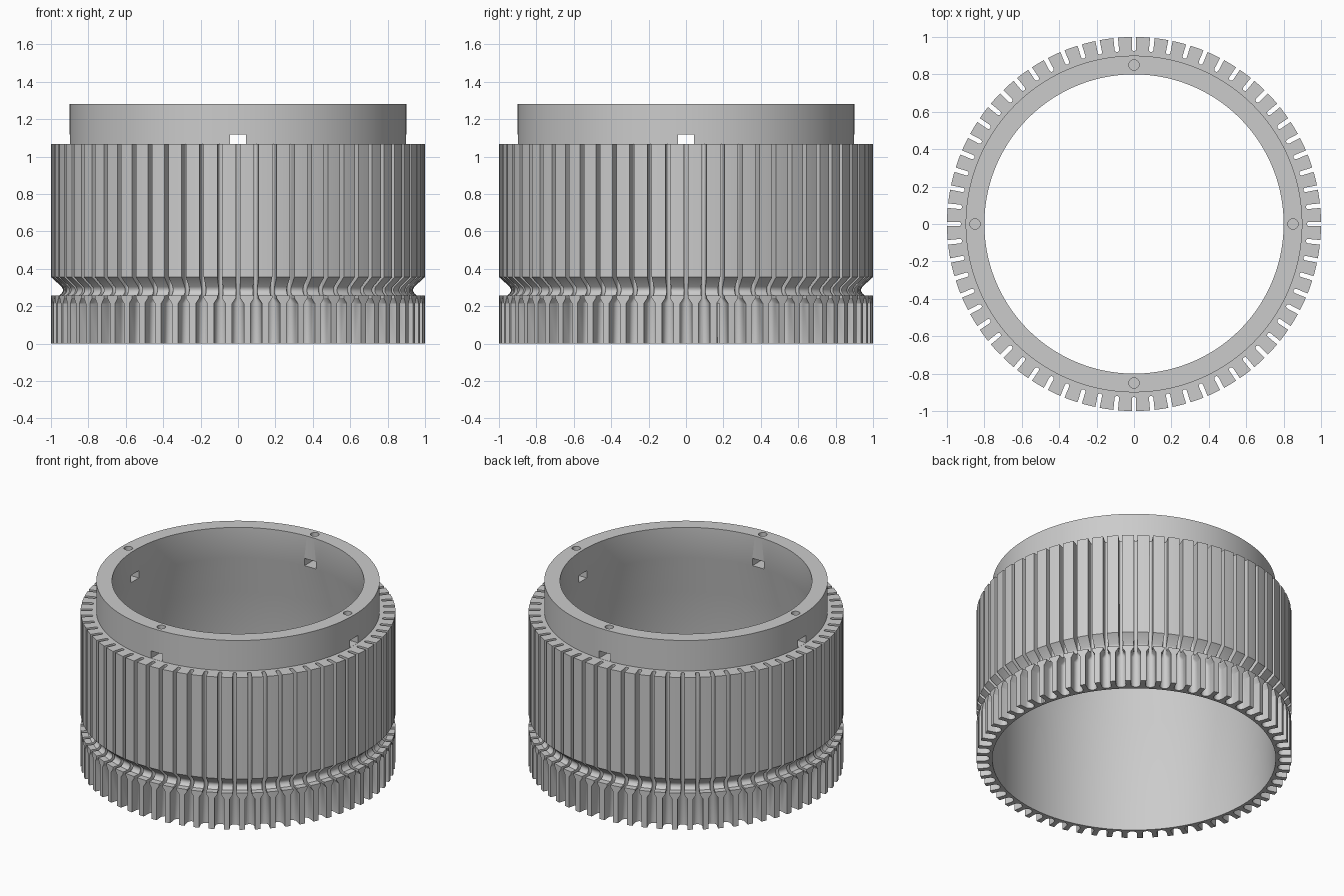
import bpy, bmesh, math
from mathutils import Matrix, Vector

SLOTS = 64
SEGMENTS = 192

default = bpy.data.objects.get("Cube")
if default:
    bpy.data.objects.remove(default, do_unlink=True)

grey = bpy.data.materials.new("plain grey")
grey.use_nodes = True
colour = (0.6, 0.6, 0.6, 1)
grey.diffuse_color = colour
grey.node_tree.nodes["Principled BSDF"].inputs["Base Color"].default_value = colour


def make_object(name, bm):
    bmesh.ops.recalc_face_normals(bm, faces=bm.faces)
    mesh = bpy.data.meshes.new(name)
    bm.to_mesh(mesh)
    bm.free()
    mesh.materials.append(grey)
    obj = bpy.data.objects.new(name, mesh)
    bpy.context.collection.objects.link(obj)
    return obj


def lathe(name, profile):
    """Spin a closed (radius, height) outline around the z axis."""
    bm = bmesh.new()
    verts = [bm.verts.new((r, 0, z)) for r, z in profile]
    edges = [bm.edges.new((a, b)) for a, b in zip(verts, verts[1:] + verts[:1])]
    bmesh.ops.spin(bm, geom=verts + edges, axis=(0, 0, 1), cent=(0, 0, 0),
                   angle=math.tau, steps=SEGMENTS, use_duplicate=False)
    bmesh.ops.remove_doubles(bm, verts=bm.verts, dist=1e-5)
    return make_object(name, bm)


def slot_outline(half_width, floor):
    """U-shaped plan outline, rounded towards the axis."""
    centre = floor + half_width
    arc = [math.pi / 2 + math.pi * i / 8 for i in range(9)]
    points = [(centre + half_width * math.cos(a), half_width * math.sin(a)) for a in arc]
    return [(1.1, half_width)] + points + [(1.1, -half_width)]


def add_slot(bm, turn):
    """Loft one slot: wide at the foot, narrowing to a thin groove above."""
    rings = []
    for half_width, floor, z in ((0.031, 0.918, -0.1), (0.031, 0.918, 0.215),
                                 (0.012, 0.924, 0.243), (0.012, 0.924, 1.15)):
        rings.append([bm.verts.new(turn @ Vector((x, y, z)))
                      for x, y in slot_outline(half_width, floor)])
    for low, high in zip(rings, rings[1:]):
        for i in range(len(low)):
            j = (i + 1) % len(low)
            bm.faces.new((low[i], low[j], high[j], high[i]))
    bm.faces.new(rings[0])
    bm.faces.new(rings[-1])


def cut(target, cutter):
    mod = target.modifiers.new("cut", "BOOLEAN")
    mod.operation = "DIFFERENCE"
    mod.solver = "EXACT"
    mod.object = cutter
    cutter.hide_render = True
    bpy.context.view_layer.objects.active = target
    bpy.ops.object.modifier_apply(modifier=mod.name)
    bpy.data.objects.remove(cutter, do_unlink=True)


def quarter_turns():
    return [Matrix.Rotation(math.tau * i / 4, 4, "Z") for i in range(4)]


# Ring wall: foot, rounded waist groove, tall drum, collar and necked bore
outline = [(0.9, 0), (1, 0), (1, 0.257), (0.957, 0.257), (0.944, 0.267),
           (0.937, 0.28), (0.937, 0.292), (0.943, 0.304), (1, 0.356),
           (1, 1.067), (0.9, 1.067), (0.9, 1.28), (0.8, 1.28), (0.8, 1.067),
           (0.9, 0.78)]
ring = lathe("slotted_ring", outline)

# Slots all round the outside
bm = bmesh.new()
for i in range(SLOTS):
    add_slot(bm, Matrix.Rotation(math.tau * i / SLOTS, 4, "Z"))
cut(ring, make_object("slot_cutter", bm))

# Four windows through the collar
bm = bmesh.new()
for turn in quarter_turns():
    place = turn @ Matrix.Translation((0.85, 0, 1.0935)) @ Matrix.Diagonal((0.2, 0.088, 0.051, 1))
    bmesh.ops.create_cube(bm, size=1, matrix=place)
cut(ring, make_object("window_cutter", bm))

# Four screw holes from the rim down into the windows
bm = bmesh.new()
for turn in quarter_turns():
    bmesh.ops.create_cone(bm, cap_ends=True, segments=24, radius1=0.028, radius2=0.028,
                          depth=0.2, matrix=turn @ Matrix.Translation((0.85, 0, 1.2)))
cut(ring, make_object("hole_cutter", bm))

# Smooth curved walls, keep crisp edges
bpy.ops.object.select_all(action="DESELECT")
ring.select_set(True)
bpy.context.view_layer.objects.active = ring
bpy.ops.object.shade_smooth_by_angle(angle=math.radians(30))
